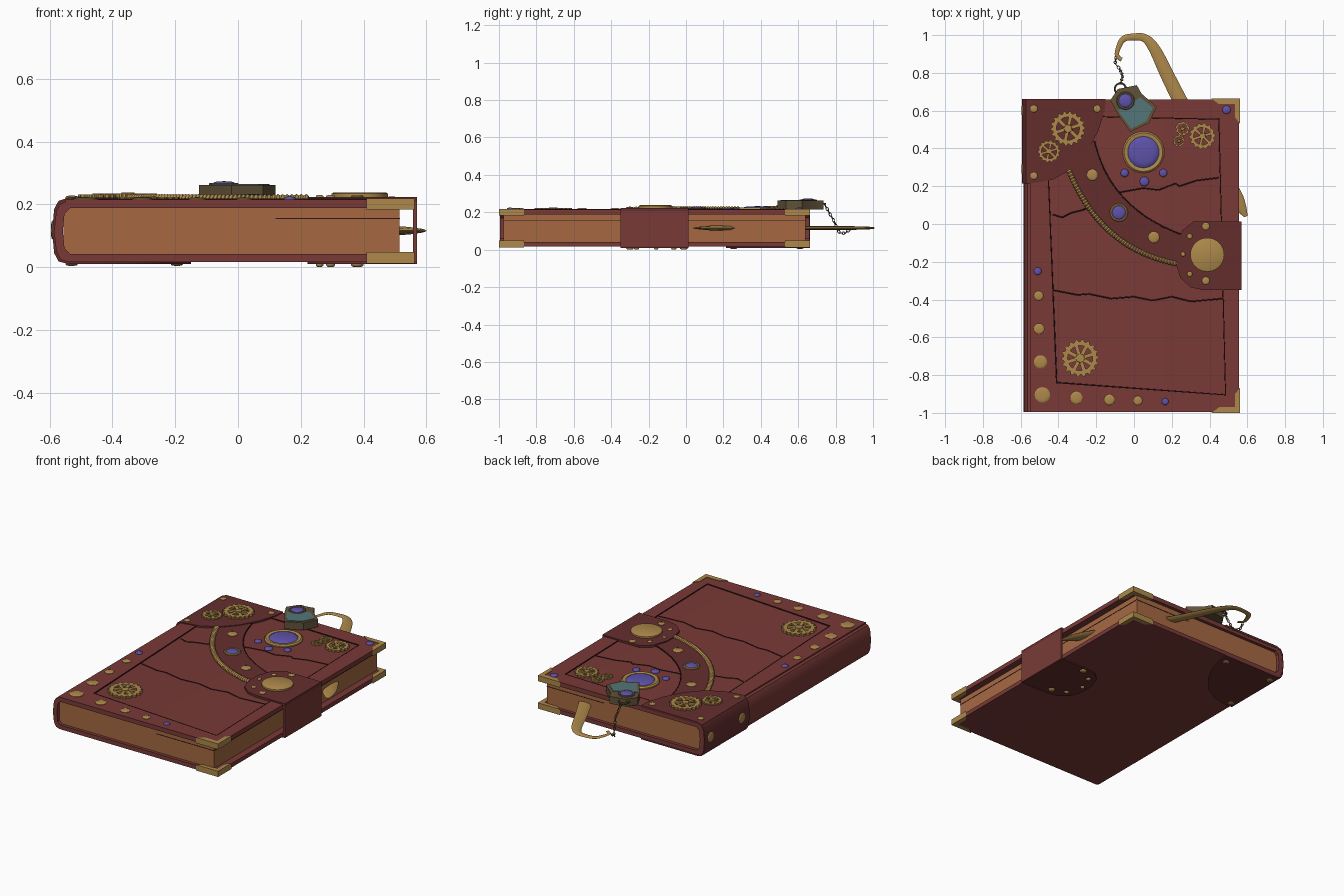
import bpy, bmesh, math
from mathutils import Vector, Matrix

if "Cube" in bpy.data.objects:
    bpy.data.objects.remove(bpy.data.objects["Cube"])

def material(name, rgb):
    m = bpy.data.materials.new(name)
    m.diffuse_color = (*rgb, 1)
    m.use_nodes = True
    m.node_tree.nodes["Principled BSDF"].inputs["Base Color"].default_value = m.diffuse_color
    return m

RED = material("red_leather", (.19, .042, .038))
DARK = material("dark_leather", (.13, .027, .027))
LINE = material("crease", (.03, .008, .008))
GOLD = material("brass", (.42, .25, .07))
BRONZE = material("bronze", (.12, .085, .04))
PAGE = material("page_edges", (.38, .14, .055))
GEM = material("violet_gem", (.11, .085, .4))
TEAL = material("teal", (.09, .18, .19))

def finish(name, bm, mat, angle=35):
    bmesh.ops.recalc_face_normals(bm, faces=bm.faces)
    me = bpy.data.meshes.new(name)
    bm.to_mesh(me)
    bm.free()
    me.shade_smooth()
    me.set_sharp_from_angle(angle=math.radians(angle))
    me.materials.append(mat)
    ob = bpy.data.objects.new(name, me)
    bpy.context.collection.objects.link(ob)
    return ob

def prism(name, pts, a, b, mat, axis='z'):
    """Extrude a flat outline from a to b along z (xy outline) or y (xz outline)."""
    bm = bmesh.new()
    place = (lambda p, h: (p[0], p[1], h)) if axis == 'z' else (lambda p, h: (p[0], h, p[1]))
    f = bm.faces.new([bm.verts.new(place(p, a)) for p in pts])
    ext = bmesh.ops.extrude_face_region(bm, geom=[f])
    vec = Vector(place((0, 0), b - a))
    bmesh.ops.translate(bm, vec=vec, verts=[v for v in ext['geom'] if isinstance(v, bmesh.types.BMVert)])
    return finish(name, bm, mat)

def box(name, x0, x1, y0, y1, z0, z1, mat):
    return prism(name, [(x0, y0), (x1, y0), (x1, y1), (x0, y1)], z0, z1, mat)

def lathe(name, profile, mat, loc, rot=None, n=24):
    """Spin an (r, z) profile about z, then place it."""
    bm = bmesh.new()
    vs = [bm.verts.new((r, 0, z)) for r, z in profile]
    es = [bm.edges.new(p) for p in zip(vs, vs[1:])]
    bmesh.ops.spin(bm, geom=vs + es, cent=(0, 0, 0), axis=(0, 0, 1), angle=2 * math.pi, steps=n)
    bmesh.ops.remove_doubles(bm, verts=bm.verts, dist=1e-5)
    m = Matrix.Translation(loc)
    if rot:
        m = m @ Matrix.Rotation(rot[0], 4, rot[1])
    bmesh.ops.transform(bm, matrix=m, verts=bm.verts)
    return finish(name, bm, mat)

def dome(name, x, y, z, r, h, mat, rot=None):
    prof = [(r, -.005), (r, h * .3), (r * .9, h * .65), (r * .65, h * .9), (0, h)]
    return lathe(name, prof, mat, (x, y, z), rot)

def ring(name, x, y, z, r0, r1, h, mat):
    prof = [(r0, -.004), (r0, h * .8), (r0 + .2 * (r1 - r0), h), (r1 - .3 * (r1 - r0), h), (r1, h * .5), (r1, -.004)]
    return lathe(name, prof, mat, (x, y, z), n=32)

def tube(name, pts, radii, depth, mat, z=0, flat=1, smooth=True):
    cu = bpy.data.curves.new(name, 'CURVE')
    cu.dimensions = '3D'
    cu.bevel_depth, cu.bevel_resolution, cu.use_fill_caps = depth, 2, True
    sp = cu.splines.new('NURBS' if smooth else 'POLY')
    sp.points.add(len(pts) - 1)
    for p, co, r in zip(sp.points, pts, radii):
        p.co, p.radius = (co[0], co[1], 0, 1), r
    if smooth:
        sp.order_u, sp.use_endpoint_u = 3, True
    tmp = bpy.data.objects.new(name, cu)
    bpy.context.collection.objects.link(tmp)
    me = bpy.data.meshes.new_from_object(tmp.evaluated_get(bpy.context.evaluated_depsgraph_get()))
    bpy.data.objects.remove(tmp)
    bm = bmesh.new()
    bm.from_mesh(me)
    for v in bm.verts:
        v.co.z = v.co.z * flat + z
    return finish(name, bm, mat)

def gear(name, x, y, z, r, h, teeth, spokes):
    """Toothed rim, spokes and hub in one mesh."""
    bm = bmesh.new()
    n = teeth * 4
    loops = []
    for inner, zz in ((0, z), (0, z + h), (1, z + h), (1, z)):
        loop = []
        for i in range(n):
            rr = r * .66 if inner else (r if i % 4 < 2 else r * .88)
            a = 2 * math.pi * i / n
            loop.append(bm.verts.new((x + rr * math.cos(a), y + rr * math.sin(a), zz)))
        loops.append(loop)
    for a, b in zip(loops, loops[1:] + loops[:1]):
        for i in range(n):
            j = (i + 1) % n
            bm.faces.new((a[i], a[j], b[j], b[i]))
    for k in range(spokes):
        m = Matrix.Translation((x, y, z + h * .45)) @ Matrix.Rotation(2 * math.pi * k / spokes + .3, 4, 'Z')
        m = m @ Matrix.Translation((r * .42, 0, 0)) @ Matrix.Diagonal((r * .6, r * .2, h * .9, 1))
        bmesh.ops.create_cube(bm, size=1, matrix=m)
    bmesh.ops.create_cone(bm, cap_ends=True, segments=16, radius1=r * .27, radius2=r * .22, depth=h * 1.2,
                          matrix=Matrix.Translation((x, y, z + h * .6)))
    return finish(name, bm, GOLD)

def bezier(a, b, c, n):
    a, b, c = Vector(a), Vector(b), Vector(c)
    return [a * (1 - t) ** 2 + b * 2 * t * (1 - t) + c * t * t for t in (i / n for i in range(n + 1))]

# Cover: C-shaped section with rounded spine, and the page block
outer = [(-.54, .211), (-.565, .203), (-.579, .18), (-.586, .113), (-.579, .05), (-.565, .024), (-.54, .016)]
inner = [(-.535, .042), (-.553, .06), (-.558, .115), (-.553, .17), (-.535, .188)]
prism("cover", [(.557, .211)] + outer + [(.557, .016), (.557, .042)] + inner + [(.557, .188)], -.995, .66, RED, 'y')
box("pages", -.556, .515, -.975, .64, .04, .19, PAGE)
box("page_slot", .12, .517, -.977, .642, .153, .156, LINE)

# Raised border around the front panel
fo = [(-.55, -.995), (.557, -.995), (.557, .66), (-.55, .66)]
fi = [(-.41, -.84), (.485, -.905), (.45, .555), (-.467, .575)]
for i in range(4):
    j = (i + 1) % 4
    prism("cover_border", [fo[i], fo[j], fi[j], fi[i]], .208, .216, RED)
tube("panel_crease", fi + fi[:1], [1] * 5, .004, LINE, .214, smooth=False)
cracks = [[(-.43, .05), (-.38, .035), (-.33, .06), (-.27, .075), (-.22, .1)],
          [(-.09, .165), (.05, .19), (.13, .18), (.22, .215), (.24, .2), (.33, .23), (.45, .245)],
          [(-.43, -.35), (-.3, -.375), (-.24, -.37), (-.12, -.395), (0, -.385), (.1, -.405), (.2, -.385),
           (.3, -.41), (.47, -.395)]]
for c in cracks:
    tube("leather_crack", c, [1] * len(c), .004, LINE, .2105, smooth=False)

# Corner plate wrapping the spine
arc = [(-.15, .662), (-.155, .6), (-.19, .49), (-.25, .38), (-.33, .29), (-.43, .235), (-.54, .215), (-.54, .662)]
prism("corner_plate_top", arc, .208, .222, DARK)
prism("corner_plate_bottom", arc, .010, .018, DARK)
wrap = [(-.54, .222), (-.572, .211), (-.586, .185), (-.592, .113), (-.586, .045), (-.572, .018), (-.54, .010)]
prism("corner_plate_spine", wrap + outer[::-1], .215, .662, DARK, 'y')
for x, y in ((-.53, .61), (-.195, .61), (-.53, .255)):
    dome("plate_stud", x, y, .222, .019, .006, GOLD)
    dome("plate_stud_below", x, y, .010, .019, .006, GOLD, (math.pi, 'X'))
for y in (.6, .29):
    dome("spine_stud", -.589, y, .118, .03, .007, GOLD, (-math.pi / 2, 'Y'))

# Curved band with ribbed cord
right = bezier((-.21, .44), (-.13, .08), (.26, -.06), 16)
left = bezier((-.345, .285), (-.18, -.13), (.24, -.215), 16)
prism("curved_band", [tuple(p) for p in right + left[::-1]], .207, .218, DARK)
tube("band_edge", [tuple(p) for p in right], [1] * 17, .004, LINE, .216)
bm = bmesh.new()
cord = bezier((-.345, .285), (-.18, -.13), (.225, -.21), 52)
for p, q in zip(cord, cord[1:]):
    d = (q - p).to_3d()
    m = Matrix.Translation(((p + q) / 2).to_3d() + Vector((0, 0, .217))) @ d.to_track_quat('Z', 'Y').to_matrix().to_4x4()
    for s in (1, -1):
        bmesh.ops.create_cone(bm, cap_ends=True, segments=10, radius1=.016 if s > 0 else .011,
                              radius2=.011 if s > 0 else .016, depth=d.length / 2,
                              matrix=m @ Matrix.Translation((0, 0, s * d.length / 4)))
finish("ribbed_cord", bm, GOLD)
dome("band_stud", -.22, .26, .217, .03, .008, GOLD)
dome("band_stud", .105, -.07, .217, .03, .008, GOLD)
ring("band_gem_rim", -.08, .06, .217, .036, .048, .01, GOLD)
dome("band_gem", -.08, .06, .217, .037, .014, GEM)

# Clasp wrapping the fore edge
clasp = [(.57, .013), (.315, .013), (.255, -.035), (.222, -.13), (.222, -.21), (.245, -.285), (.3, -.335),
         (.37, -.35), (.57, -.35)]
prism("clasp_top", clasp, .208, .224, DARK)
prism("clasp_bottom", clasp, .010, .018, DARK)
box("clasp_side", .558, .57, -.35, .013, .012, .222, RED)
lathe("clasp_disc", [(.09, -.005), (.09, .01), (.083, .014), (0, .014)], GOLD, (.388, -.163, .224), n=40)
for x, y, r in ((.38, -.012, .02), (.295, -.065, .014), (.26, -.16, .012), (.295, -.265, .014), (.38, -.3, .02)):
    dome("clasp_stud", x, y, .224, r, .006, GOLD)
    dome("clasp_stud_below", x, y, .010, r, .010, GOLD, (math.pi, 'X'))

# Brass corners on the open edge, top and bottom cover
for far in (False, True):
    L = [(.41, 0), (.562, 0), (.562, .135), (.515, .1), (.515, .035), (.45, .035)]
    L = [(x, .664 - d if far else -1 + d) for x, d in L]
    # slim rim seen from above, deep lip on the outside
    rim = [(.41, 0), (.562, 0), (.562, .135), (.535, .1), (.535, .03), (.45, .03)]
    rim = [(x, .664 - d if far else -1 + d) for x, d in rim]
    prism("brass_corner_top", rim, .184, .219, GOLD)
    prism("brass_corner_bottom", rim, .012, .048, GOLD)

# Border studs and gems
for x, y, r in ((-.505, -.38, .025), (-.503, -.555, .028), (-.495, -.73, .035), (-.485, -.905, .041),
                (-.305, -.92, .033), (-.13, -.93, .028), (.02, -.935, .024)):
    dome("border_stud", x, y, .216, r, .007, GOLD)
for x, y, r in ((-.51, -.25, .02), (.165, -.94, .018), (.49, .605, .022)):
    dome("border_gem", x, y, .216, r, .009, GEM)
for x, y, r in ((-.05, .27, .021), (.055, .225, .025), (.155, .27, .021)):
    dome("panel_gem", x, y, .211, r, .012, GEM)

# Large gem in a brass ring
ring("large_gem_ring", .05, .38, .211, .083, .11, .014, GOLD)
dome("large_gem", .05, .38, .211, .085, .022, GEM)

# Gears
gear("corner_gear_large", -.35, .505, .221, .092, .014, 18, 6)
gear("corner_gear_small", -.45, .385, .221, .06, .011, 14, 6)
gear("panel_gear_low", -.285, -.71, .21, .1, .014, 18, 8)
gear("panel_gear_high", .362, .465, .21, .07, .014, 14, 6)
gear("panel_gear_tiny", .257, .505, .21, .038, .01, 9, 4)
gear("panel_gear_tiny", .238, .44, .21, .032, .01, 9, 4)

# Hooked bookmark running through the pages
path = [(.593, .04), (.56, .10), (.50, .2), (.4, .36), (.24, .66), (.17, .8), (.11, .93), (.06, .99), (0, .992),
        (-.06, .985), (-.085, .93), (-.095, .885), (-.065, .87)]
radii = [.25, 1.1, 1.3, 1.2, 1.05, 1, .85, .6, .5, .45, .35, .3, .3]
tube("hook_bookmark", path, radii, .036, GOLD, .116, .3)

# Charm pendant
fan = [(-.125, .655), (-.085, .715), (.015, .735), (.04, .69), (.12, .62), (.08, .535), (-.02, .488), (-.085, .58)]
prism("charm_body", fan, .216, .262, BRONZE)
prism("charm_inlay", [(-.085, .6), (-.015, .505), (.065, .545), (.1, .615), (.035, .67)], .25, .265, TEAL)
ring("charm_gem_rim", -.045, .652, .261, .036, .048, .007, BRONZE)
dome("charm_gem", -.045, .652, .261, .037, .013, GEM)

def torus(name, loc, R, r, m3, mat):
    prof = [(R + r * math.cos(t * math.pi / 3), r * math.sin(t * math.pi / 3)) for t in range(7)]
    ob = lathe(name, prof, mat, (0, 0, 0), n=14)
    ob.data.transform(Matrix.Translation(loc) @ m3.to_4x4())

# Chain from the charm to the hook tip
torus("charm_ring", (-.072, .715, .245), .03, .005, Matrix.Identity(3), BRONZE)
ch = [Vector(p) for p in ((-.07, .742, .24), (-.06, .785, .165), (-.075, .82, .09), (-.1, .85, .088), (-.095, .885, .115))]
k = 0
for a, b in zip(ch, ch[1:]):
    n = max(1, round((b - a).length / .016))
    for i in range(n):
        q = (b - a).to_track_quat('X', 'Z').to_matrix() @ Matrix.Rotation(k % 2 * math.pi / 2, 3, 'X')
        torus("chain_link", a.lerp(b, (i + .5) / n), .0085, .0025, q @ Matrix.Diagonal((1.2, .8, 1)), BRONZE)
        k += 1
